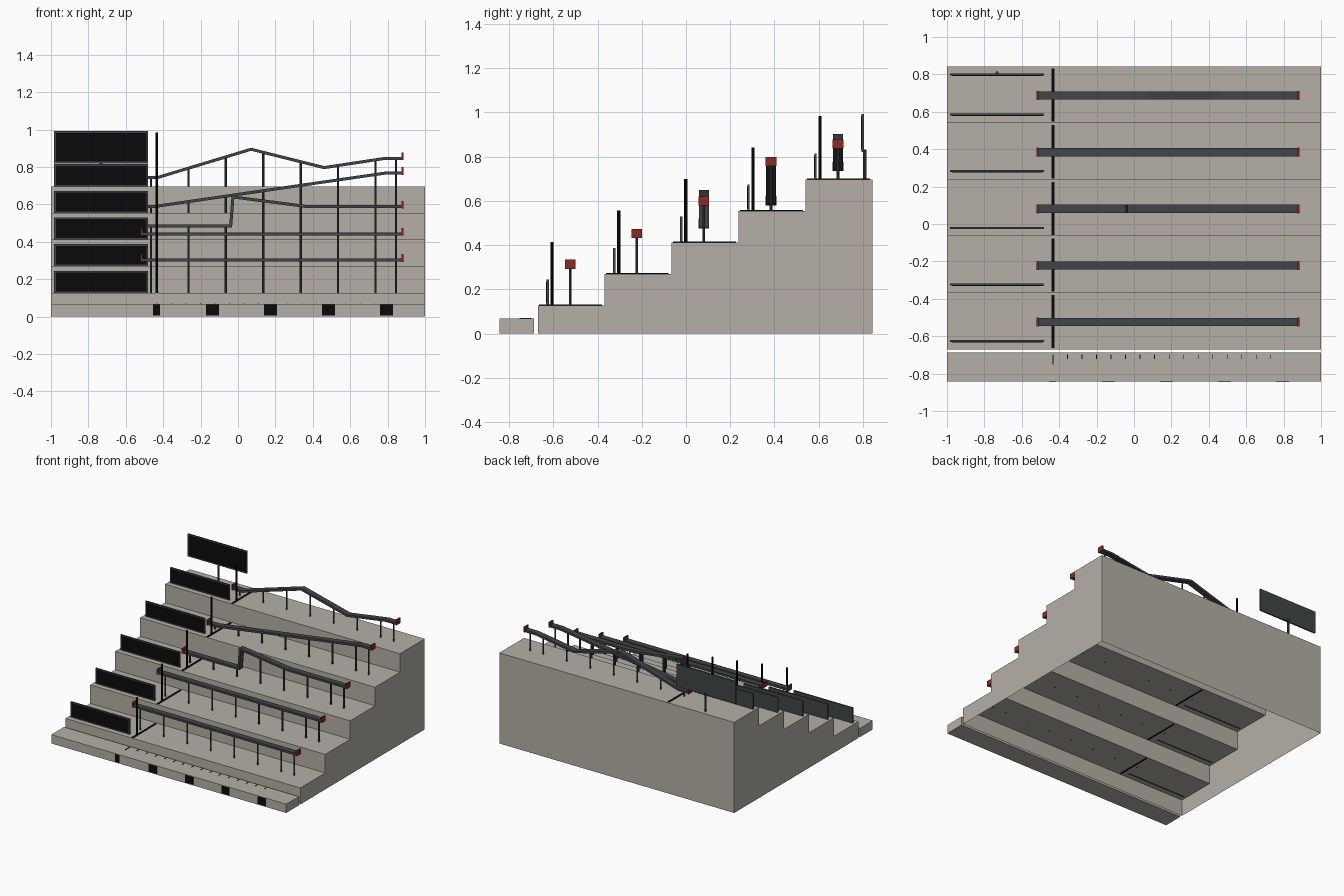
import bpy, bmesh, math
from mathutils import Vector

cube = bpy.data.objects.get("Cube")
if cube:
    bpy.data.objects.remove(cube, do_unlink=True)


def material(name, rgb):
    m = bpy.data.materials.new(name)
    m.use_nodes = True
    m.diffuse_color = (*rgb, 1)
    bsdf = next(n for n in m.node_tree.nodes if n.type == 'BSDF_PRINCIPLED')
    bsdf.inputs["Base Color"].default_value = (*rgb, 1)
    return m


CONCRETE = material("concrete", (0.46, 0.435, 0.39))
STEEL = material("dark steel", (0.052, 0.06, 0.063))
BLACK = material("black", (0.003, 0.003, 0.003))
RED = material("red", (0.27, 0.022, 0.013))


def finish(name, bm, mat):
    bmesh.ops.recalc_face_normals(bm, faces=bm.faces[:])
    me = bpy.data.meshes.new(name)
    bm.to_mesh(me)
    bm.free()
    me.materials.append(mat)
    ob = bpy.data.objects.new(name, me)
    bpy.context.collection.objects.link(ob)
    return ob


def add_box(bm, x0, x1, y0, y1, z0, z1):
    vs = bmesh.ops.create_cube(bm, size=1)["verts"]
    for v in vs:
        v.co = ((x0 + x1) / 2 + v.co.x * (x1 - x0),
                (y0 + y1) / 2 + v.co.y * (y1 - y0),
                (z0 + z1) / 2 + v.co.z * (z1 - z0))


def boxes(name, mat, *extents):
    bm = bmesh.new()
    for e in extents:
        add_box(bm, *e)
    return finish(name, bm, mat)


def extrude_loop(bm, loop, axis, a, b):
    """Prism from a closed loop, from a to b along x (0) or y (1)."""
    place = (lambda p, t: (t, p[0], p[1])) if axis == 0 else (lambda p, t: (p[0], t, p[1]))
    rings = [[bm.verts.new(place(p, t)) for p in loop] for t in (a, b)]
    n = len(loop)
    for ring in rings:
        bm.faces.new(ring)
    return [bm.faces.new((rings[0][i], rings[0][(i + 1) % n],
                          rings[1][(i + 1) % n], rings[1][i])) for i in range(n)]


# Terrace steps: stepped hollow shell, open underneath
EDGES = [-0.67, -0.368, -0.065, 0.238, 0.541, 0.842]
TREADS = [0.127, 0.27, 0.412, 0.555, 0.697]
outline = [(EDGES[0], 0)]
for i, z in enumerate(TREADS):
    outline += [(EDGES[i], z), (EDGES[i + 1], z)]
outline.append((EDGES[-1], 0))
bm = bmesh.new()
sides = extrude_loop(bm, outline, 0, -1, 1)
bmesh.ops.recalc_face_normals(bm, faces=bm.faces[:])
bmesh.ops.delete(bm, geom=[sides[-1]], context='FACES_ONLY')
finish("terrace_steps", bm, CONCRETE)

# Front kerb with scale marks on top and blocks on the front
boxes("front_kerb", CONCRETE, (-1, 1, -0.842, -0.688, 0, 0.068))
ticks = [(-0.436, -0.43, -0.752, -0.698, 0.066, 0.071)]
for i in range(1, 16):
    x = -0.433 + 0.0776 * i
    ticks.append((x - 0.002, x + 0.002, -0.722, -0.698, 0.066, 0.071))
boxes("kerb_scale_marks", BLACK, *ticks)
marks = [(-0.436, 0.019)] + [(-0.136 + 0.31 * i, 0.035) for i in range(4)]
boxes("kerb_front_marks", BLACK,
      *[(x - h, x + h, -0.844, -0.840, 0.006, 0.064) for x, h in marks])


# Notice panel: steel backing with a black front plate
def panel(name, y, z0, z1):
    boxes(name + "_frame", STEEL, (-0.983, -0.48, y - 0.005, y + 0.006, z0, z1))
    boxes(name + "_face", BLACK, (-0.974, -0.489, y - 0.007, y - 0.004, z0 + 0.01, z1 - 0.009))


# Rail centre lines (x, z) from the bottom step to the top one
RAILS = [
    [(-0.515, 0.303), (0.88, 0.303)],
    [(-0.515, 0.443), (0.88, 0.443)],
    [(-0.515, 0.486), (-0.039, 0.486), (-0.027, 0.64), (0.375, 0.588), (0.88, 0.588)],
    [(-0.515, 0.59), (-0.44, 0.59), (0.79, 0.768), (0.88, 0.768)],
    [(-0.515, 0.744), (-0.43, 0.744), (0.07, 0.895), (0.46, 0.797), (0.79, 0.847), (0.88, 0.847)],
]
POST_X = [-0.465, -0.265, -0.065, 0.135, 0.335, 0.535, 0.735, 0.845]
HALF_T, HALF_W = 0.008, 0.022


def height_at(path, x):
    for (xa, za), (xb, zb) in zip(path, path[1:]):
        if xa <= x <= xb:
            return za + (zb - za) * (x - xa) / (xb - xa)


def rail(name, path, y):
    """Flat bar with mitred bends along the path."""
    pts = [Vector(p) for p in path]
    dirs = [(b - a).normalized() for a, b in zip(pts, pts[1:])]
    norms = [Vector((-d.y, d.x)) for d in dirs]
    top, bottom = [], []
    for i, p in enumerate(pts):
        n0, n1 = norms[max(i - 1, 0)], norms[min(i, len(norms) - 1)]
        m = (n0 + n1).normalized()
        off = m * (HALF_T / m.dot(n0))
        top.append(p + off)
        bottom.append(p - off)
    bm = bmesh.new()
    extrude_loop(bm, [tuple(p) for p in top + bottom[::-1]], 1, y - HALF_W, y + HALF_W)
    finish(name, bm, STEEL)


def post(bm, x, y, z0, z1, r):
    vs = bmesh.ops.create_cone(bm, cap_ends=True, segments=8, radius1=r, radius2=r,
                               depth=z1 - z0)["verts"]
    bmesh.ops.translate(bm, verts=vs, vec=(x, y, (z0 + z1) / 2))


for i, (path, z) in enumerate(zip(RAILS, TREADS)):
    n = str(i + 1)
    front = EDGES[i]
    y = front + 0.146

    # Rail, its posts and red end caps
    rail("rail_" + n, path, y)
    bm = bmesh.new()
    for x in POST_X:
        post(bm, x, y, z - 0.002, height_at(path, x), 0.006)
    finish("rail_posts_" + n, bm, STEEL)
    caps = []
    for s, (x, cz) in ((-1, path[0]), (1, path[-1])):
        caps.append((x - 0.005, x + 0.005, y - 0.024, y + 0.024, cz - 0.01, cz + 0.031))
    boxes("rail_end_caps_" + n, RED, *caps)

    # Tall start post and start line on the tread
    bm = bmesh.new()
    post(bm, -0.435, front + 0.064, z - 0.002, z + 0.287, 0.007)
    finish("start_post_" + n, bm, BLACK)
    boxes("start_line_" + n, BLACK,
          (-0.44, -0.426, front + 0.006, front + 0.29, z - 0.001, z + 0.004))

    # Panel standing on the tread
    panel("step_panel_" + n, front + 0.044, z - 0.002, z + 0.118)

# Raised sign at the back with a single post
panel("back_sign", 0.798, 0.82, 0.992)
bm = bmesh.new()
post(bm, -0.732, 0.808, 0.695, 0.832, 0.008)
finish("back_sign_post", bm, STEEL)
